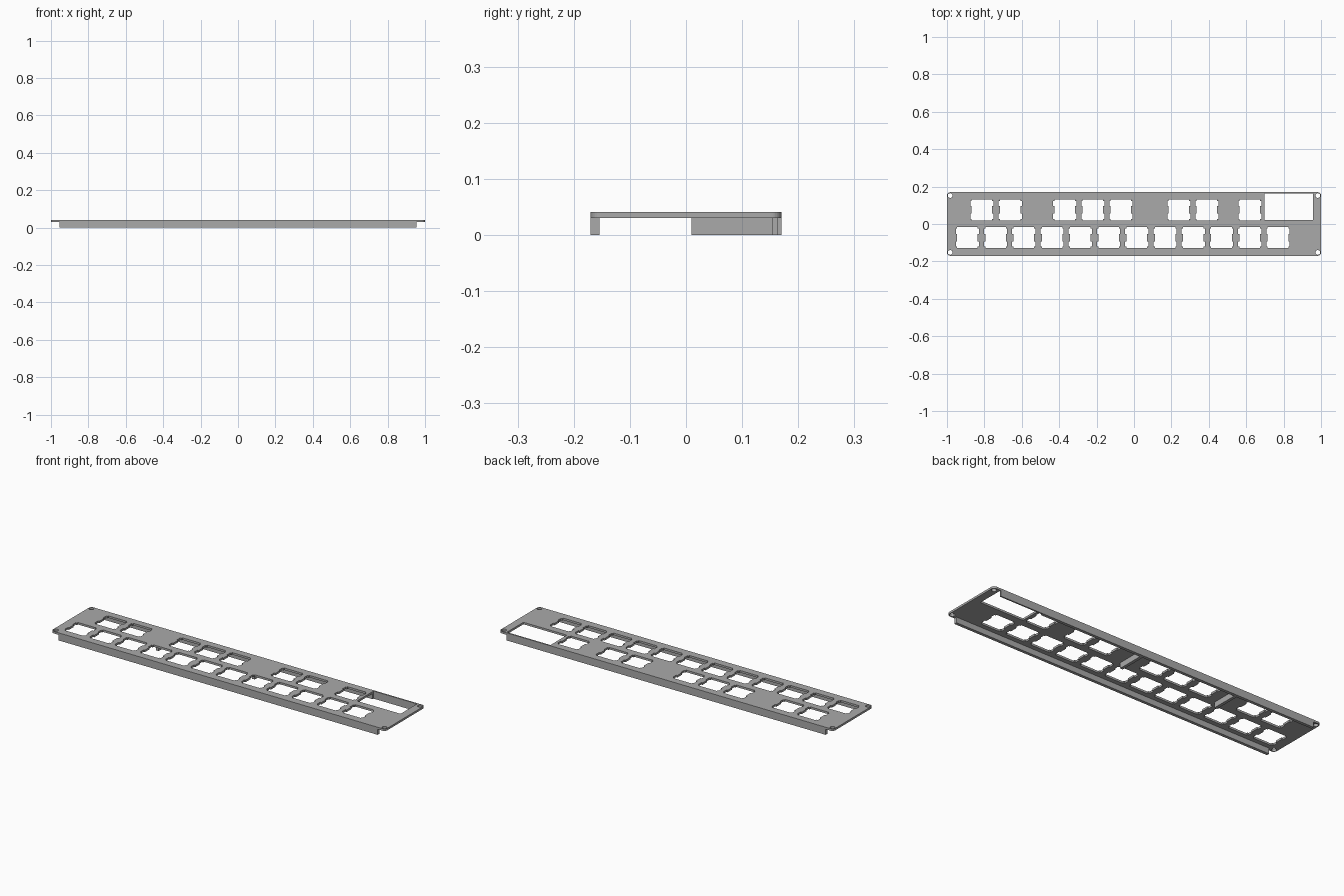
import bpy, bmesh
from math import sin, cos, pi

cube = bpy.data.objects.get("Cube")
if cube:
    bpy.data.objects.remove(cube)

HALF_X, HALF_Y = 1.0, 0.17      # plate half size
Z0, Z1 = 0.03, 0.041            # plate underside and top
RAIL_X, RAIL_IN = 0.955, 0.154  # rail half length and inner face

grey = bpy.data.materials.new("grey metal")
grey.use_nodes = True
grey.diffuse_color = (0.4, 0.4, 0.4, 1)
grey.node_tree.nodes["Principled BSDF"].inputs["Base Color"].default_value = (0.4, 0.4, 0.4, 1)


def arc(cx, cy, r, start, sweep, n):
    return [(cx + r * cos(start + sweep * i / n), cy + r * sin(start + sweep * i / n))
            for i in range(n + 1)]


def slab(name, loops, z0, z1):
    """Extrude an outline (first loop) with holes (other loops) upward."""
    bm = bmesh.new()
    for pts in loops:
        vs = [bm.verts.new((x, y, z0)) for x, y in pts]
        for a, b in zip(vs, vs[1:] + vs[:1]):
            bm.edges.new((a, b))
    bmesh.ops.triangle_fill(bm, edges=bm.edges[:], use_beauty=True, use_dissolve=False)
    top = bmesh.ops.extrude_face_region(bm, geom=bm.faces[:], use_keep_orig=True)["geom"]
    bmesh.ops.translate(bm, verts=[v for v in top if isinstance(v, bmesh.types.BMVert)],
                        vec=(0, 0, z1 - z0))
    bmesh.ops.recalc_face_normals(bm, faces=bm.faces[:])
    mesh = bpy.data.meshes.new(name)
    bm.to_mesh(mesh)
    bm.free()
    mesh.materials.append(grey)
    obj = bpy.data.objects.new(name, mesh)
    bpy.context.collection.objects.link(obj)
    return obj


def rect(x0, x1, y0, y1):
    return [(x0, y0), (x1, y0), (x1, y1), (x0, y1)]


def key_hole(cx, cy):
    """Square opening with two clip notches on each side."""
    w, wide, h, n0, n1 = 0.055, 0.062, 0.056, 0.02, 0.048
    right = [(w, -h), (w, -n1), (wide, -n1), (wide, -n0), (w, -n0),
             (w, n0), (wide, n0), (wide, n1), (w, n1), (w, h)]
    return [(cx + x, cy + y) for x, y in right + [(-x, -y) for x, y in right]]


# Top plate: rounded outline, key openings, display window, corner screw holes
R = 0.018
outline = []
for i, (sx, sy) in enumerate([(1, 1), (-1, 1), (-1, -1), (1, -1)]):
    outline += arc(sx * (HALF_X - R), sy * (HALF_Y - R), R, i * pi / 2, pi / 2, 8)
holes = [key_hole(-0.891 + 0.151 * i, -0.073) for i in range(12)]
holes += [key_hole(x, 0.075) for x in (-0.813, -0.662, -0.37, -0.22, -0.07, 0.24, 0.39, 0.62)]
holes.append(rect(0.697, 0.957, 0.022, 0.1625))
holes += [arc(sx * 0.983, sy * 0.152, 0.0125, 0, 2 * pi, 24)[:-1]
          for sx in (-1, 1) for sy in (-1, 1)]
plate = slab("top_plate", [outline] + holes, Z0, Z1)

# Rails below the long edges; the back one is thinned behind the window
slab("front_rail", [rect(-RAIL_X, RAIL_X, -HALF_Y, -RAIL_IN)], 0, Z0)
slab("back_rail", [[(-RAIL_X, RAIL_IN), (0.697, RAIL_IN), (0.697, 0.1625),
                    (RAIL_X, 0.1625), (RAIL_X, HALF_Y), (-RAIL_X, HALF_Y)]], 0, Z0)

# Stiffening ribs in the gaps between the back keys
for name, x in (("left_rib", 0.085), ("right_rib", -0.49)):
    slab(name, [rect(x - 0.008, x + 0.008, 0.01, RAIL_IN)], 0, Z0)
